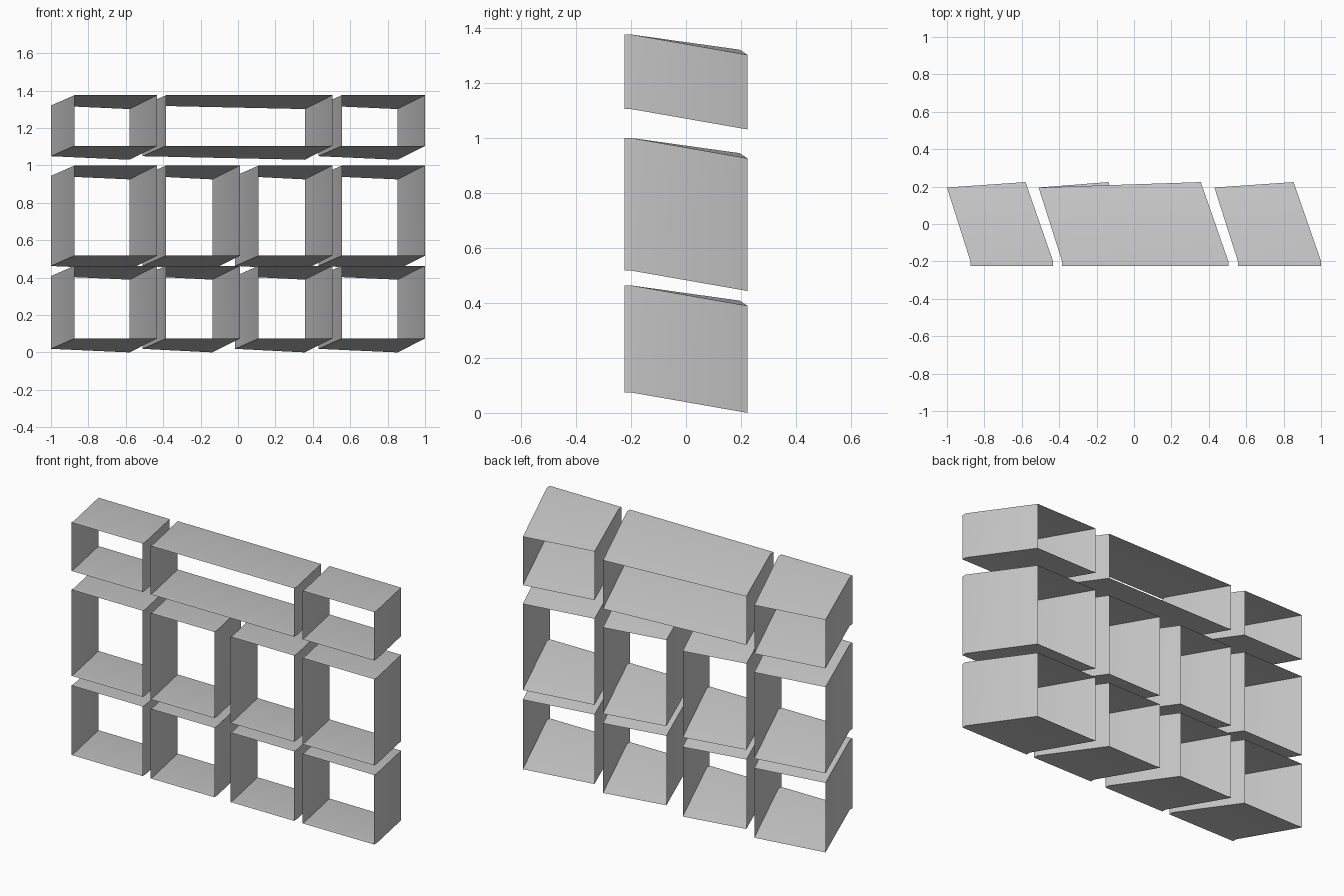
import bpy
import bmesh

cube = bpy.data.objects.get("Cube")
if cube:
    bpy.data.objects.remove(cube, do_unlink=True)

# Single painted finish
grey = bpy.data.materials.new("light grey")
grey.use_nodes = True
grey.diffuse_color = (0.6, 0.6, 0.6, 1)
grey.node_tree.nodes["Principled BSDF"].inputs["Base Color"].default_value = (0.6, 0.6, 0.6, 1)

FRONT, LIP = -0.224, -0.198
# Back edge of each side: x shift, y position, z shift
BACK_LEFT = (-0.125, 0.195, -0.055)
BACK_RIGHT = (-0.147, 0.224, -0.074)


def open_box(name, x_span, z_span):
    """Thin four-walled cubby, open at both ends, with a straight lip then a skewed body."""
    (x0, x1), (z0, z1) = x_span, z_span
    corners = [(x0, z0, BACK_LEFT), (x1, z0, BACK_RIGHT),
               (x1, z1, BACK_RIGHT), (x0, z1, BACK_LEFT)]
    bm = bmesh.new()
    rings = [[bm.verts.new((x, y, z)) for x, z, _ in corners] for y in (FRONT, LIP)]
    rings.append([bm.verts.new((x + dx, y, z + dz)) for x, z, (dx, y, dz) in corners])
    for near, far in zip(rings, rings[1:]):
        for i in range(4):
            j = (i + 1) % 4
            bm.faces.new((near[i], near[j], far[j], far[i]))
    mesh = bpy.data.meshes.new(name)
    bm.to_mesh(mesh)
    bm.free()
    mesh.materials.append(grey)
    box = bpy.data.objects.new(name, mesh)
    bpy.context.collection.objects.link(box)
    bpy.ops.object.select_all(action="DESELECT")
    box.select_set(True)
    bpy.context.view_layer.objects.active = box
    bpy.ops.object.shade_smooth_by_angle()


columns = [(-0.875, -0.433), (-0.385, 0.01), (0.11, 0.504), (0.555, 1.0)]
wide = (columns[1][0], columns[2][1])

# Two rows of four cubbies
for row, z_span in (("lower", (0.074, 0.463)), ("middle", (0.517, 0.999))):
    for number, x_span in enumerate(columns, 1):
        open_box(f"{row}_cubby_{number}", x_span, z_span)

# Top row: one wide cubby between two small ones
top = (1.104, 1.375)
for name, x_span in (("right", columns[0]), ("wide", wide), ("left", columns[3])):
    open_box(f"top_{name}_cubby", x_span, top)
